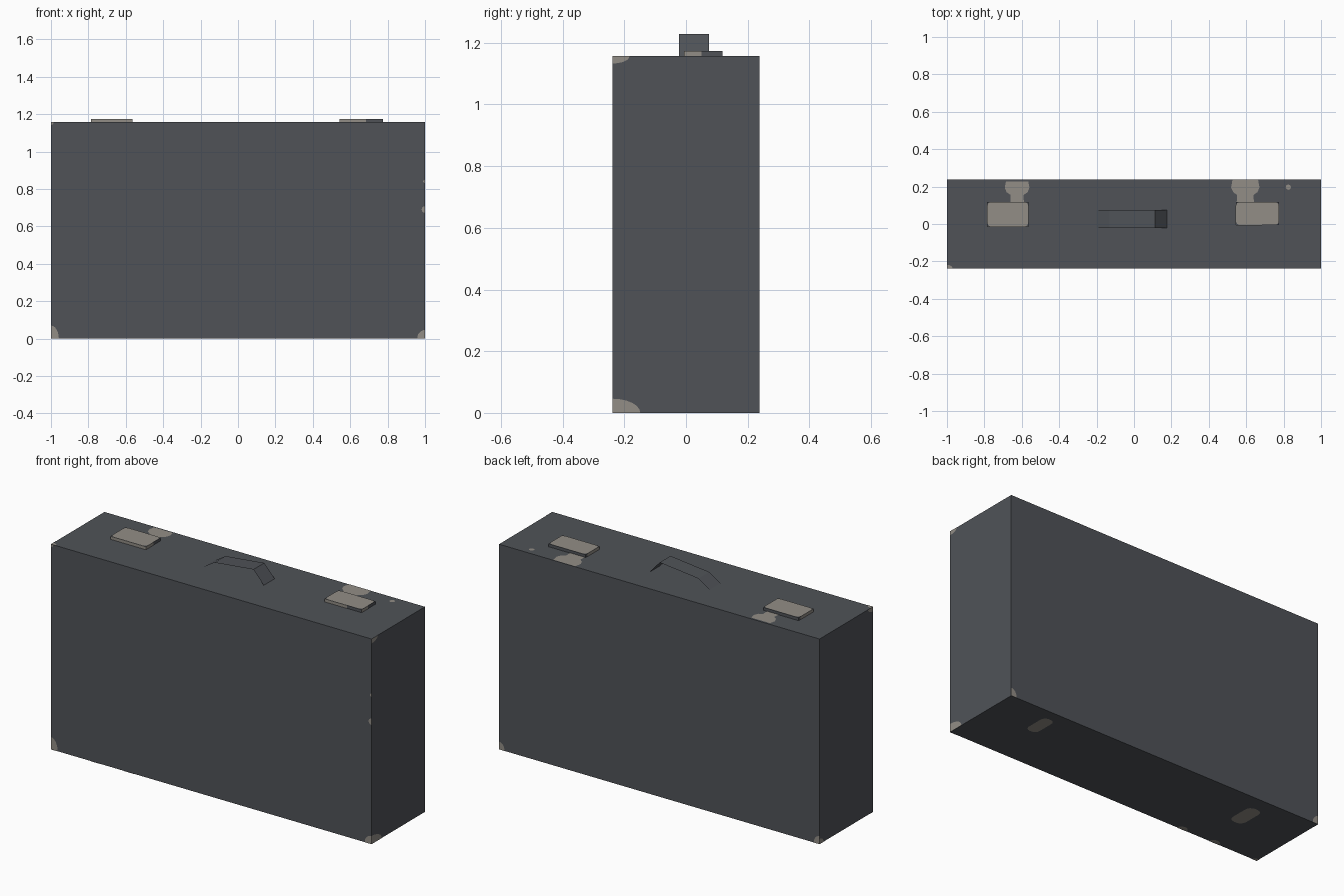
import bpy, math
from mathutils import Vector

if "Cube" in bpy.data.objects:
    bpy.data.objects.remove(bpy.data.objects["Cube"])

W, D, H = 1.0, 0.238, 1.157   # half width, half depth, height of the case


def material(name, rgb):
    m = bpy.data.materials.new(name)
    m.diffuse_color = (*rgb, 1)
    m.use_nodes = True
    m.node_tree.nodes["Principled BSDF"].inputs["Base Color"].default_value = m.diffuse_color
    return m


SLATE = material("slate_leather", (0.079, 0.086, 0.097))
TAN = material("worn_metal", (0.29, 0.27, 0.24))


def mesh_object(name, verts, faces, mat):
    me = bpy.data.meshes.new(name)
    me.from_pydata(verts, [], faces)
    me.materials.append(mat)
    ob = bpy.data.objects.new(name, me)
    bpy.context.collection.objects.link(ob)
    return ob


def box(name, x0, x1, y0, y1, z0, z1, mat):
    v = [(x, y, z) for z in (z0, z1) for x, y in ((x0, y0), (x1, y0), (x1, y1), (x0, y1))]
    f = [(3, 2, 1, 0), (4, 5, 6, 7)] + [(i, (i + 1) % 4, (i + 1) % 4 + 4, i + 4) for i in range(4)]
    return mesh_object(name, v, f, mat)


# each side of the case: map from face coordinates to space, and outward normal
E = 0.0012
SIDES = {
    "top": (lambda u, v: (u, v, H + E), (0, 0, 1)),
    "bottom": (lambda u, v: (u, v, -E), (0, 0, -1)),
    "front": (lambda u, v: (u, -D - E, v), (0, -1, 0)),
    "back": (lambda u, v: (u, D + E, v), (0, 1, 0)),
    "right": (lambda u, v: (W + E, u, v), (1, 0, 0)),
    "left": (lambda u, v: (-W - E, u, v), (-1, 0, 0)),
}


def decal(name, side, outline):
    to3d, normal = SIDES[side]
    pts = [Vector(to3d(u, v)) for u, v in outline]
    ob = mesh_object(name, pts, [tuple(range(len(pts)))], TAN)
    if ob.data.polygons[0].normal.dot(Vector(normal)) < 0:
        ob.data.flip_normals()


def arc(cu, cv, ru, rv, a0, a1, n=6):
    return [(cu + ru * math.cos(math.radians(a0 + (a1 - a0) * i / n)),
             cv + rv * math.sin(math.radians(a0 + (a1 - a0) * i / n))) for i in range(n + 1)]


def rounded(u0, u1, v0, v1, r):
    return (arc(u1 - r, v0 + r, r, r, -90, 0, 4) + arc(u1 - r, v1 - r, r, r, 0, 90, 4)
            + arc(u0 + r, v1 - r, r, r, 90, 180, 4) + arc(u0 + r, v0 + r, r, r, 180, 270, 4))


# case body
box("case_body", -W, W, -D, D, 0, H, SLATE)

# handle: thin folded strap
profile = [(-0.33, H + 0.002), (-0.2, H + 0.002), (-0.13, 1.203), (0.112, 1.229), (0.176, H)]
strap = [(x, y, z) for x, z in profile for y in (-0.022, 0.075)]
mesh_object("handle_strap", strap, [(2 * i, 2 * i + 2, 2 * i + 3, 2 * i + 1) for i in range(4)], SLATE)

# latches: slab with a rounded metal cap, worn front edge, and a painted hasp behind
T = H + 0.017
for side, x0, x1, y0, worn in (("left", -0.785, -0.565, -0.014, -0.565), ("right", 0.545, 0.775, -0.006, 0.685)):
    box(side + "_latch", x0, x1, y0, 0.118, H, T, SLATE)
    cap = rounded(x0, x1, y0, 0.118, 0.024)
    mesh_object(side + "_latch_cap", [(x, y, T + E) for x, y in cap], [tuple(range(len(cap)))], TAN)
    box(side + "_latch_front_edge", x0, worn, y0 - E, y0, H, T, TAN)
    box(side + "_latch_end_edge", x1, x1 + E, y0, 0.05, H, T, TAN)
    box(side + "_latch_left_edge", x0 - E, x0, y0, 0.1, H, T, TAN)

for side, cx, half, neck, top in (("left", -0.625, 0.066, 0.036, 0.228), ("right", 0.595, 0.076, 0.046, 0.237)):
    decal(side + "_hasp", "top", [
        (cx - neck, 0.118), (cx + neck, 0.118), (cx + neck * 0.95, 0.155), (cx + half * 0.85, 0.17),
        (cx + half, 0.195), (cx + half * 0.9, top), (cx - half * 0.9, top), (cx - half, 0.195),
        (cx - half * 0.85, 0.17), (cx - neck * 0.95, 0.155)])

# worn corners: side, corner position, radii
CORNERS = [
    ("front", -W, 0, 0.042, 0.07), ("front", W, 0, 0.042, 0.046), ("front", -W, H, 0.015, 0.015),
    ("right", -D, 0, 0.09, 0.046), ("right", -D, H, 0.055, 0.024),
    ("back", W, 0, 0.035, 0.045), ("back", -W, 0, 0.035, 0.045),
    ("left", D, 0, 0.035, 0.03), ("left", -D, H, 0.045, 0.025),
    ("top", -W, -D, 0.03, 0.02), ("bottom", -W, -D, 0.03, 0.02),
]
for i, (side, u, v, ru, rv) in enumerate(CORNERS):
    su = -1 if u > 0 else 1
    sv = -1 if v > 0 else 1
    decal(f"worn_corner_{i}", side, [(u, v)] + arc(u, v, ru * su, rv * sv, 0, 90))

# small scuffs on the edges and the top
for i, (z, r) in enumerate(((0.69, 0.018), (0.84, 0.01))):
    decal(f"edge_scuff_{i}", "front", arc(W, z, r, r, 90, 270))
decal("top_scuff", "top", arc(0.825, 0.197, 0.014, 0.014, 0, 330, 11))
for i, x in enumerate((-0.51, -0.72)):
    decal(f"bottom_scuff_{i}", "bottom", arc(x, -D, 0.032, 0.03, 0, 180))

# foot pads on the underside
decal("right_foot_pad", "bottom", rounded(0.665, 0.735, 0.03, 0.18, 0.03))
decal("left_foot_pad", "bottom", rounded(-0.71, -0.625, -0.01, 0.155, 0.035))
